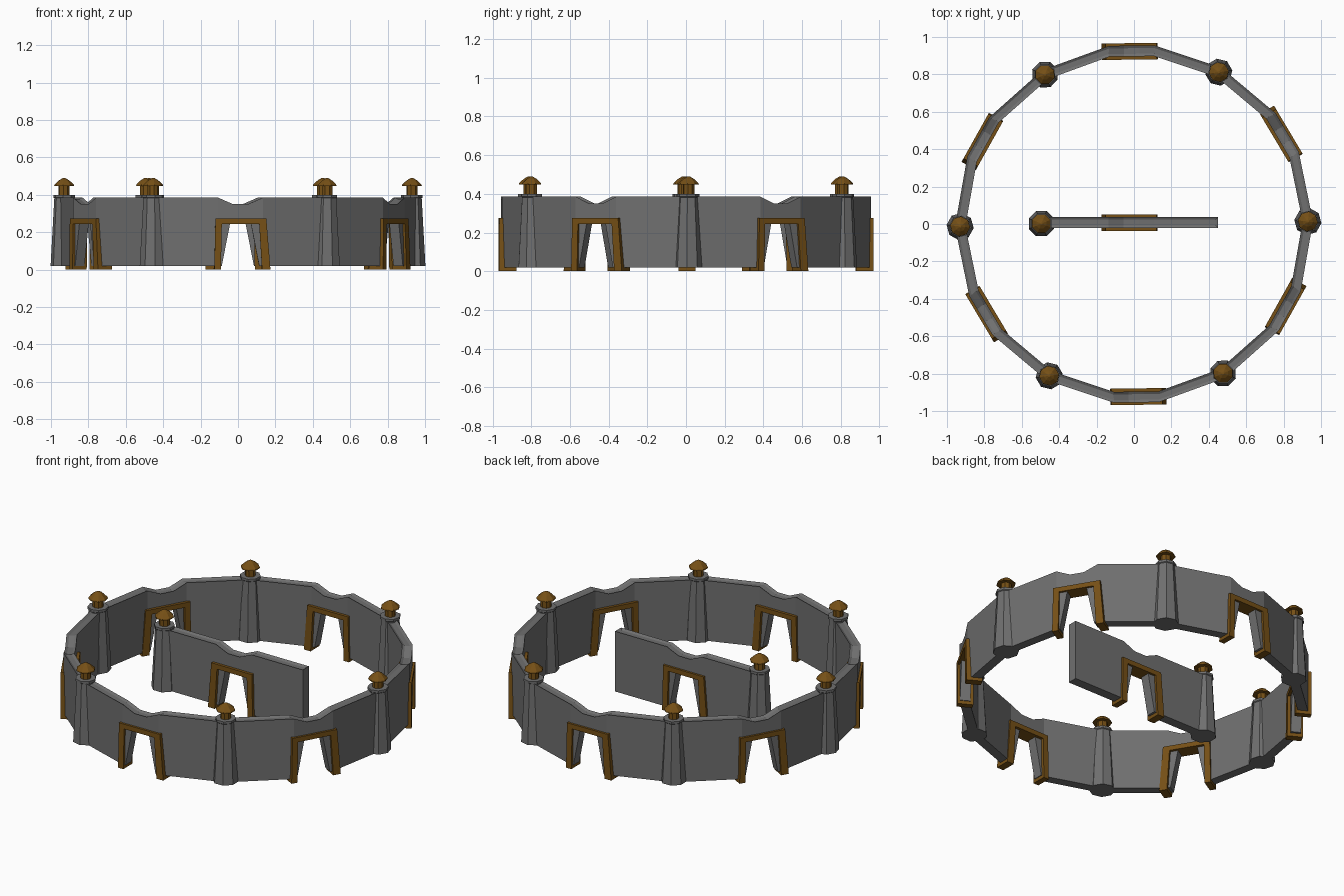
import bpy, bmesh, math
from mathutils import Matrix, Vector

if "Cube" in bpy.data.objects:
    bpy.data.objects.remove(bpy.data.objects["Cube"])

wood = bpy.data.materials.new("wood")
wood.diffuse_color = (0.18, 0.08, 0.008, 1)
wood.use_nodes = True
wood.node_tree.nodes["Principled BSDF"].inputs["Base Color"].default_value = wood.diffuse_color
stone = bpy.data.materials.new("stone")
stone.diffuse_color = (0.16, 0.16, 0.16, 1)
stone.use_nodes = True
stone.node_tree.nodes["Principled BSDF"].inputs["Base Color"].default_value = stone.diffuse_color


def finish(bm, name, mat, matrix):
    bmesh.ops.recalc_face_normals(bm, faces=bm.faces)
    me = bpy.data.meshes.new(name)
    bm.to_mesh(me)
    bm.free()
    me.materials.append(mat)
    ob = bpy.data.objects.new(name, me)
    ob.matrix_world = matrix
    bpy.context.collection.objects.link(ob)


def slab(panels, y0, y1, slope=0.0):
    """Thick sheet from x-z panels; outer thirds are bent back by slope."""
    bm = bmesh.new()
    verts = {}

    def v(p, y):
        key = (p, y)
        if key not in verts:
            back = slope * max(0, abs(p[0]) - 0.12)
            verts[key] = bm.verts.new((p[0], y - back, p[1]))
        return verts[key]

    edges = {}
    for panel in panels:
        for y in (y0, y1):
            bm.faces.new([v(p, y) for p in panel])
        for a, b in zip(panel, panel[1:] + panel[:1]):
            edges.setdefault(frozenset((a, b)), []).append((a, b))
    for e in edges.values():
        if len(e) == 1:
            a, b = e[0]
            bm.faces.new([v(a, y0), v(b, y0), v(b, y1), v(a, y1)])
    bmesh.ops.recalc_face_normals(bm, faces=bm.faces)
    return bm


def mirrored(panel):
    return [(-x, z) for x, z in panel]


# Wall outline: long side, gate jamb, piece over the gate
L = 0.465
side = [(-L, 0.02), (-0.12, 0.02), (-0.12, 0.385), (-L, 0.385)]
jamb = [(-0.12, 0.02), (-0.1, 0.02), (-0.055, 0.25), (-0.04, 0.35), (-0.12, 0.385)]
over = [(-0.055, 0.25), (0.055, 0.25), (0.04, 0.35), (-0.04, 0.35)]
WALL = [side, mirrored(side), jamb, mirrored(jamb), over]

# Timber gate outline: splayed leg, lintel, straighter leg
GATE = [
    [(-0.16, 0.0), (-0.115, 0.0), (-0.1, 0.245), (-0.138, 0.274)],
    [(-0.138, 0.274), (-0.1, 0.245), (0.1, 0.245), (0.134, 0.274)],
    [(0.134, 0.274), (0.1, 0.245), (0.105, 0.0), (0.14, 0.0)],
]


def wall(matrix, slope):
    bm = slab(WALL, -0.029, 0.029, slope)
    # shallow walkway sunk into the wall top
    top = [f for f in bm.faces
           if f.normal.z > 0.5 and f.calc_center_median().z > 0.3]
    bmesh.ops.inset_region(bm, faces=top, thickness=0.014, depth=-0.008,
                           use_even_offset=True)
    finish(bm, "wall", stone, matrix)
    finish(slab(GATE, -0.046, 0.042), "gate_frame", wood, matrix)


def lathe(name, profile, mat, matrix, n=8):
    """Faceted turned shape from (radius, z) pairs."""
    bm = bmesh.new()
    rings = [[bm.verts.new((r * math.cos((i + 0.5) * math.tau / n),
                            r * math.sin((i + 0.5) * math.tau / n), z))
              for i in range(n)] for r, z in profile]
    for a, b in zip(rings, rings[1:]):
        for i in range(n):
            j = (i + 1) % n
            bm.faces.new([a[i], a[j], b[j], b[i]])
    bm.faces.new(rings[0])
    bm.faces.new(rings[-1])
    bmesh.ops.remove_doubles(bm, verts=bm.verts, dist=1e-5)
    finish(bm, name, mat, matrix)


def tower(matrix):
    lathe("tower", [(0.073, 0.02), (0.053, 0.382), (0.058, 0.386),
                    (0.058, 0.4)], stone, matrix)
    lathe("tower_post", [(0.03, 0.398), (0.03, 0.455)], wood, matrix)
    lathe("tower_roof", [(0.054, 0.447), (0.052, 0.455), (0.028, 0.477),
                         (0.006, 0.49)], wood, matrix)


# Ring of six bent wall sections with a tower at each joint
for k in range(6):
    turn = Matrix.Rotation(math.radians(60 * k + 0.8), 4, 'Z')
    wall(turn @ Matrix.Translation((0, 0.925, 0)), 0.348)
    tower(turn @ Matrix.Translation((-0.465, 0.805, 0)))

# Straight spare section in the middle
wall(Matrix.Translation((-0.015, 0.008, 0)), 0)
tower(Matrix.Translation((-0.495, 0.002, 0)))
